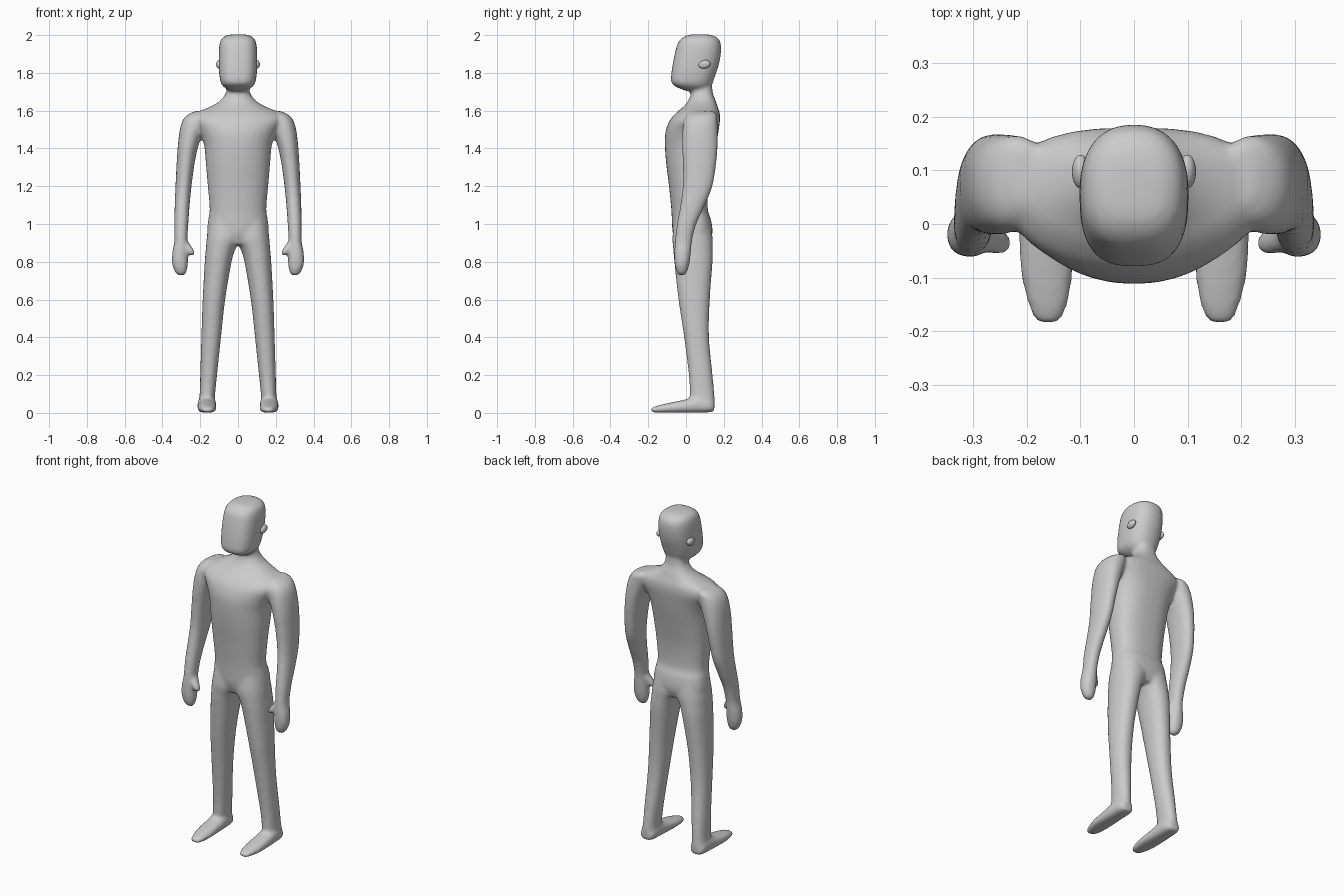
import bpy, bmesh, math
from mathutils import Vector

skin = bpy.data.materials.new("light_grey")
skin.diffuse_color = (0.6, 0.6, 0.6, 1)


def spline(keys, steps=5):
    """Smoothly interpolate the key sections."""
    out = []
    for i in range(len(keys) - 1):
        a, b, c, d = (keys[max(0, min(len(keys) - 1, i + k))] for k in (-1, 0, 1, 2))
        for s in range(steps):
            t = s / steps
            out.append([0.5 * (2 * q + (r - p) * t + (2 * p - 5 * q + 4 * r - u) * t * t
                        + (3 * q - p - 3 * r + u) * t ** 3) for p, q, r, u in zip(a, b, c, d)])
    return out + [list(keys[-1])]


def loft(bm, keys, front=2.2, back=2.2, axis="z", side=1, n=32):
    """Closed loft; each section is (position, x min, x max, depth min, depth max)."""
    rings = []
    for h, x0, x1, d0, d1 in spline(keys):
        ring = []
        for k in range(n):
            a = 2 * math.pi * k / n
            c, s = math.cos(a), math.sin(a)
            e = 2 / (back if s > 0 else front)
            x = (x0 + x1) / 2 + (x1 - x0) / 2 * math.copysign(abs(c) ** e, c)
            d = (d0 + d1) / 2 + (d1 - d0) / 2 * math.copysign(abs(s) ** e, s)
            ring.append(bm.verts.new((side * x, d, h) if axis == "z" else (side * x, h, d)))
        rings.append(ring)
    faces = [bm.faces.new((a[k], a[(k + 1) % n], b[(k + 1) % n], b[k]))
             for a, b in zip(rings, rings[1:]) for k in range(n)]
    faces += [bm.faces.new(rings[0][::-1]), bm.faces.new(rings[-1])]
    bmesh.ops.recalc_face_normals(bm, faces=faces)


bm = bmesh.new()

# Torso, shoulders and neck
torso = [(z, -w, w, y0, y1) for z, w, y0, y1 in [
    (0.89, 0.14, -0.05, 0.12), (0.95, 0.163, -0.07, 0.14), (1.02, 0.158, -0.075, 0.133),
    (1.08, 0.150, -0.078, 0.115), (1.20, 0.160, -0.09, 0.12), (1.32, 0.170, -0.105, 0.14),
    (1.42, 0.180, -0.112, 0.16), (1.49, 0.205, -0.108, 0.172), (1.55, 0.240, -0.085, 0.18),
    (1.59, 0.215, -0.05, 0.178), (1.62, 0.150, -0.015, 0.168), (1.65, 0.098, 0.01, 0.158),
    (1.69, 0.066, 0.025, 0.143), (1.73, 0.060, 0.015, 0.138), (1.80, 0.060, 0.02, 0.13)]]
loft(bm, torso, 2.1, 2.6)

# Head
head = [(z, -w, w, y0, y1) for z, w, y0, y1 in [
    (1.705, 0.045, 0.0, 0.11), (1.725, 0.075, -0.05, 0.128), (1.75, 0.092, -0.078, 0.142),
    (1.80, 0.100, -0.077, 0.16), (1.86, 0.102, -0.068, 0.178), (1.92, 0.101, -0.055, 0.186),
    (1.96, 0.096, -0.042, 0.183), (1.985, 0.083, -0.02, 0.168), (2.0, 0.055, 0.01, 0.135),
    (2.004, 0.02, 0.05, 0.10)]]
loft(bm, head, 2.7, 2.3)

arm = [(0.728, 0.285, 0.315, -0.035, -0.01), (0.745, 0.273, 0.333, -0.05, 0.005),
       (0.79, 0.265, 0.349, -0.06, 0.018), (0.85, 0.265, 0.348, -0.062, 0.026),
       (0.91, 0.268, 0.337, -0.058, 0.032), (1.0, 0.263, 0.337, -0.048, 0.055),
       (1.1, 0.256, 0.335, -0.03, 0.10), (1.2, 0.246, 0.331, -0.017, 0.14),
       (1.32, 0.230, 0.325, -0.017, 0.16), (1.42, 0.208, 0.318, -0.02, 0.168),
       (1.50, 0.180, 0.308, -0.018, 0.168), (1.55, 0.165, 0.292, -0.01, 0.166),
       (1.58, 0.165, 0.265, 0.01, 0.163), (1.598, 0.17, 0.225, 0.04, 0.145)]
thumb = [(0.834, 0.233, 0.248, -0.047, -0.025), (0.846, 0.228, 0.264, -0.055, -0.015),
         (0.868, 0.238, 0.280, -0.056, -0.005), (0.895, 0.256, 0.30, -0.05, 0.01),
         (0.92, 0.272, 0.31, -0.04, 0.01)]
leg = [(0.015, 0.128, 0.20, 0.04, 0.145), (0.05, 0.122, 0.208, 0.025, 0.153),
       (0.10, 0.121, 0.203, 0.02, 0.150), (0.20, 0.111, 0.200, 0.015, 0.141),
       (0.40, 0.090, 0.194, -0.01, 0.122), (0.60, 0.068, 0.187, -0.04, 0.126),
       (0.80, 0.034, 0.176, -0.062, 0.141), (0.87, 0.012, 0.170, -0.068, 0.142),
       (0.93, -0.02, 0.165, -0.072, 0.141), (1.02, -0.02, 0.150, -0.06, 0.125)]
foot = [(-0.187, 0.146, 0.176, 0.008, 0.022), (-0.172, 0.131, 0.190, 0.003, 0.032),
        (-0.13, 0.119, 0.204, 0.001, 0.044), (-0.07, 0.114, 0.214, 0.001, 0.057),
        (0.0, 0.115, 0.215, 0.001, 0.072), (0.06, 0.116, 0.214, 0.001, 0.09),
        (0.12, 0.119, 0.21, 0.003, 0.08), (0.15, 0.135, 0.195, 0.008, 0.055)]
for side in (1, -1):
    loft(bm, arm, side=side)
    loft(bm, thumb, side=side)
    loft(bm, leg, side=side)
    loft(bm, foot, 2.8, 2.2, "y", side)

mesh = bpy.data.meshes.new("body")
bm.to_mesh(mesh)
bm.free()
body = bpy.data.objects.new("body", mesh)
bpy.context.collection.objects.link(body)

# Fuse the overlapping parts into one soft skin
fuse = body.modifiers.new("fuse", "REMESH")
fuse.mode = "VOXEL"
fuse.voxel_size = 0.009
fuse.use_smooth_shade = True
soft = body.modifiers.new("soften", "SMOOTH")
soft.factor = 0.5
soft.iterations = 8
body.data.materials.append(skin)

# Ears
for side, name in ((1, "left_ear"), (-1, "right_ear")):
    bpy.ops.mesh.primitive_uv_sphere_add(segments=20, ring_count=12, radius=1,
                                         location=(side * 0.1, 0.098, 1.845),
                                         rotation=(math.radians(12), 0, 0))
    ear = bpy.context.object
    ear.name = name
    ear.scale = (0.016, 0.032, 0.022)
    ear.data.materials.append(skin)
    bpy.ops.object.shade_smooth()
